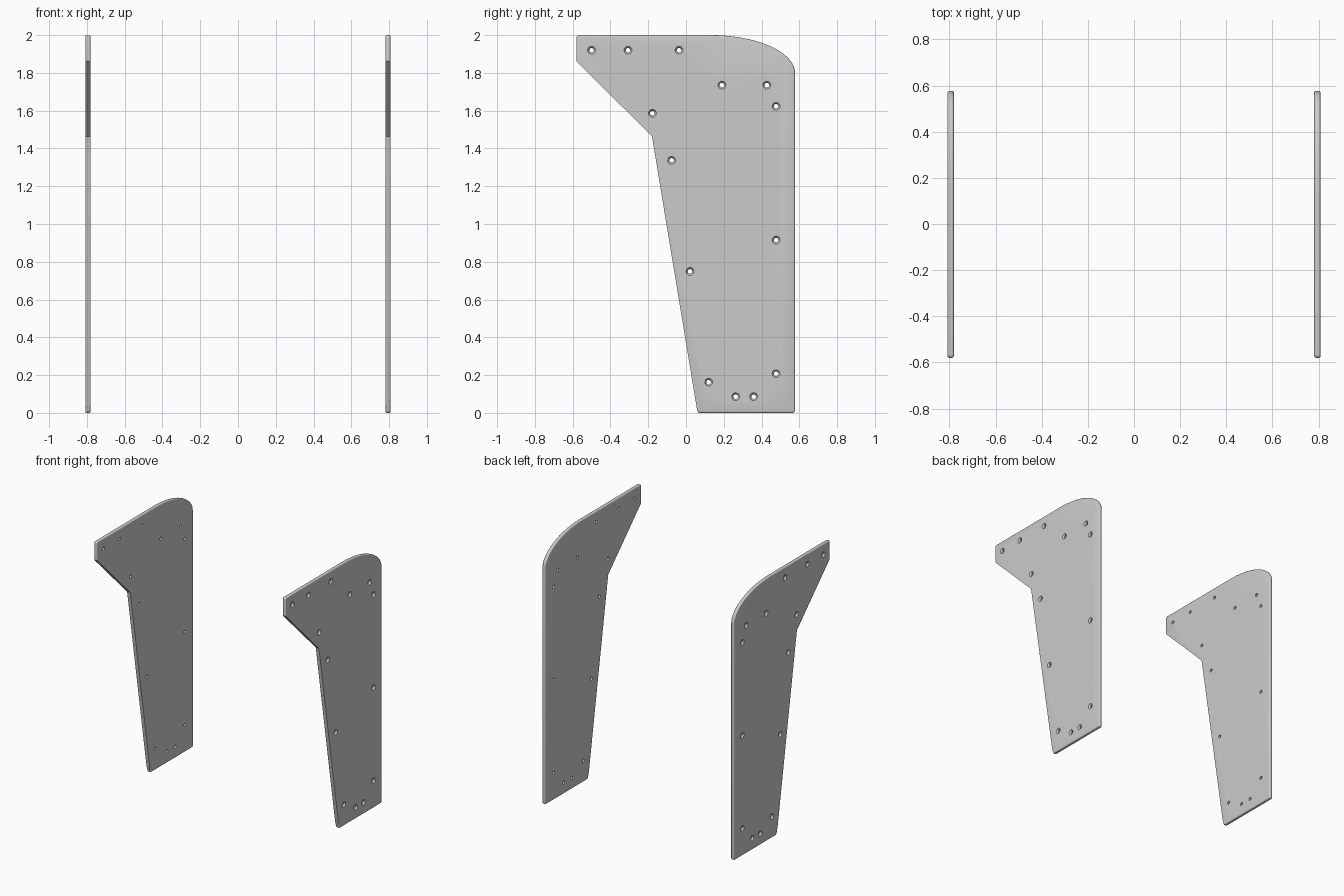
import bpy, bmesh, math
from mathutils import Matrix, Vector

if "Cube" in bpy.data.objects:
    bpy.data.objects.remove(bpy.data.objects["Cube"])

INNER, OUTER = 0.781, 0.808          # x range of the right panel
HOLES = [(-.50, 1.92), (-.307, 1.92), (-.037, 1.92), (.19, 1.735), (.428, 1.735),
         (.477, 1.623), (-.178, 1.586), (-.076, 1.337), (.477, .915), (.021, .749),
         (.477, .207), (.12, .162), (.263, .086), (.358, .086)]


def fillet(prev, corner, nxt, r=0.015, n=4):
    """Small rounded corner as a quadratic curve."""
    p, c, q = Vector(prev), Vector(corner), Vector(nxt)
    a, b = c + (p - c).normalized() * r, c + (q - c).normalized() * r
    return [tuple(a * (1 - t) ** 2 + c * 2 * t * (1 - t) + b * t * t)
            for t in (i / n for i in range(n + 1))]


def obj_from_bm(name, bm):
    bmesh.ops.recalc_face_normals(bm, faces=bm.faces)
    me = bpy.data.meshes.new(name)
    bm.to_mesh(me)
    bm.free()
    ob = bpy.data.objects.new(name, me)
    bpy.context.collection.objects.link(ob)
    return ob


# Side outline: bottom, back, curved top, short nose, two slanted front edges
toe, heel, nose_top = (.061, 0), (.577, 0), (-.58, 2)
nose_low, kink = (-.58, 1.862), (-.18, 1.464)
arc = [(.13 + .447 * math.cos(math.radians(a)), 1.8 + .2 * math.sin(math.radians(a)))
       for a in range(0, 91, 5)]
outline = (fillet(kink, toe, heel) + fillet(toe, heel, arc[0]) + arc
           + fillet(arc[-1], nose_top, nose_low) + [nose_low, kink])

# Panel slab with rounded rim, slanted front edges left square
bm = bmesh.new()
inner = [bm.verts.new((INNER, y, z)) for y, z in outline]
outer = [bm.verts.new((OUTER, y, z)) for y, z in outline]
bm.faces.new(inner)
bm.faces.new(outer[::-1])
n = len(outline)
for i in range(n):
    j = (i + 1) % n
    bm.faces.new((inner[i], inner[j], outer[j], outer[i]))
bmesh.ops.recalc_face_normals(bm, faces=bm.faces)
rim = [bm.edges.get((ring[i], ring[i + 1])) for ring in (inner, outer) for i in range(n - 2)]
bmesh.ops.bevel(bm, geom=rim, offset=0.008, segments=3, profile=0.5, affect='EDGES')
right = obj_from_bm("side_panel_right", bm)

# Countersunk screw holes: wide on the outside, narrow inside
bm = bmesh.new()
SIDES = 20
section = [(INNER - .01, .012), (OUTER - .012, .012), (OUTER, .021), (OUTER + .01, .021)]
for y, z in HOLES:
    rings = [[bm.verts.new((x, y + r * math.cos(2 * math.pi * k / SIDES),
                            z + r * math.sin(2 * math.pi * k / SIDES)))
              for k in range(SIDES)] for x, r in section]
    bm.faces.new(rings[0])
    bm.faces.new(rings[-1][::-1])
    for a, b in zip(rings, rings[1:]):
        for k in range(SIDES):
            m = (k + 1) % SIDES
            bm.faces.new((a[k], a[m], b[m], b[k]))
cutter = obj_from_bm("hole_cutter", bm)
cutter.hide_render = True

mod = right.modifiers.new("holes", 'BOOLEAN')
mod.operation, mod.solver, mod.object = 'DIFFERENCE', 'EXACT', cutter
bpy.context.view_layer.objects.active = right
right.select_set(True)
bpy.ops.object.modifier_apply(modifier=mod.name)
bpy.data.objects.remove(cutter)

# Mirrored left panel
bm = bmesh.new()
bm.from_mesh(right.data)
bmesh.ops.transform(bm, matrix=Matrix.Scale(-1, 4, (1, 0, 0)), verts=bm.verts)
bmesh.ops.reverse_faces(bm, faces=bm.faces)
me = bpy.data.meshes.new("side_panel_left")
bm.to_mesh(me)
bm.free()
left = bpy.data.objects.new("side_panel_left", me)
bpy.context.collection.objects.link(left)

bpy.ops.object.select_all(action='DESELECT')
for ob in (left, right):
    ob.select_set(True)
bpy.context.view_layer.objects.active = right
bpy.ops.object.shade_smooth_by_angle(angle=math.radians(35))
